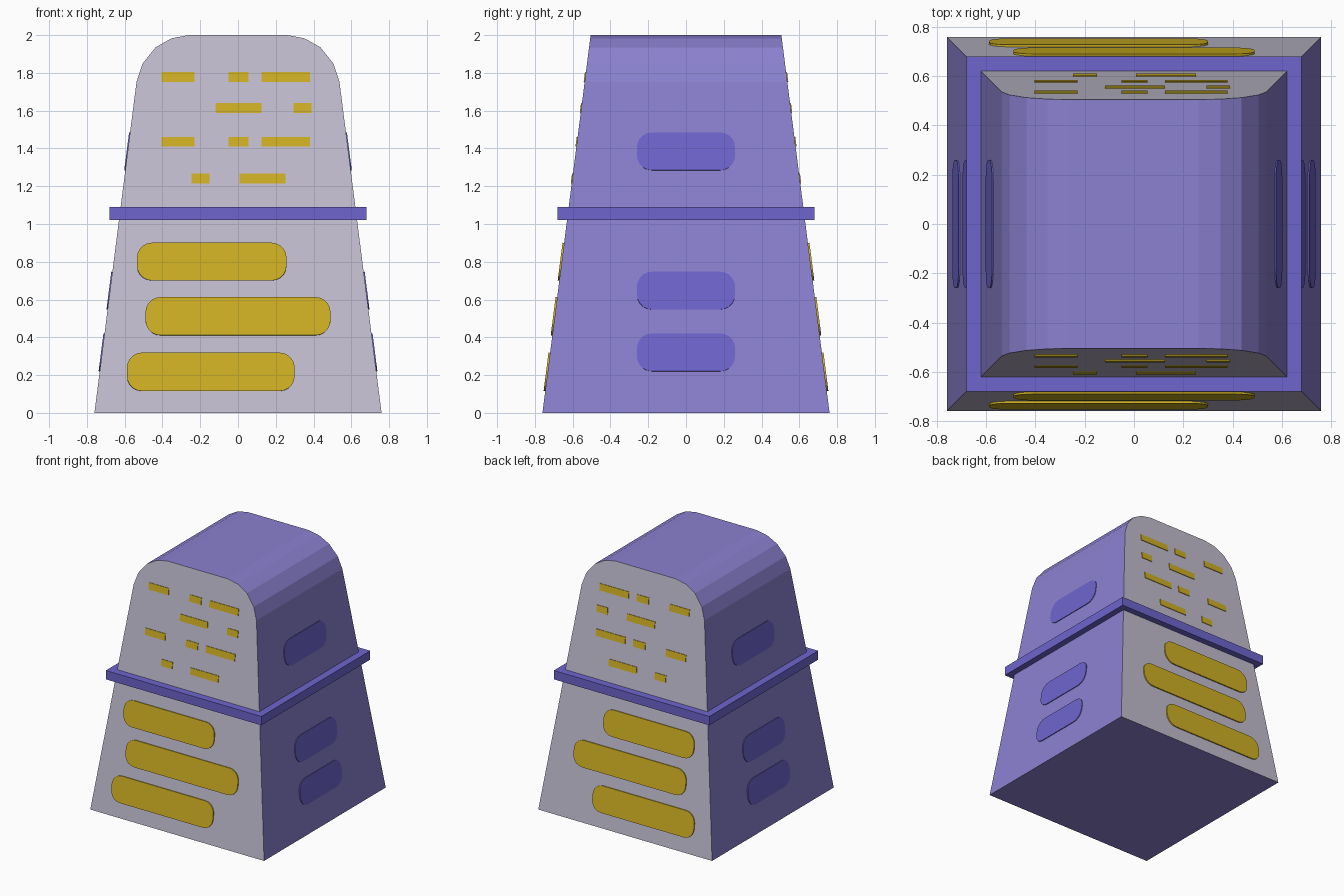
import bpy, bmesh, math
from mathutils import Vector

if "Cube" in bpy.data.objects:
    bpy.data.objects.remove(bpy.data.objects["Cube"])


def srgb(r, g, b):
    f = lambda c: c / 12.92 if c <= 0.04045 else ((c + 0.055) / 1.055) ** 2.4
    return (f(r / 255), f(g / 255), f(b / 255), 1.0)


def material(name, rgb):
    m = bpy.data.materials.new(name)
    m.diffuse_color = srgb(*rgb)
    m.use_nodes = True
    m.node_tree.nodes["Principled BSDF"].inputs["Base Color"].default_value = m.diffuse_color
    return m


LAVENDER = material("lavender", (139, 129, 208))
PALE = material("pale_grey", (195, 191, 209))
VIOLET = material("violet", (110, 101, 206))
GOLD = material("gold", (208, 177, 35))

BASE, SLOPE = 0.76, 0.1275


def half(z):
    """Half width of the tapered body at height z."""
    return BASE - SLOPE * z


def finish(bm, name, mats):
    bmesh.ops.recalc_face_normals(bm, faces=bm.faces[:])
    me = bpy.data.meshes.new(name)
    bm.to_mesh(me)
    bm.free()
    ob = bpy.data.objects.new(name, me)
    bpy.context.collection.objects.link(ob)
    for m in mats:
        me.materials.append(m)
    return ob


def prism(bm, loop_a, loop_b):
    """Closed solid between two matching outlines."""
    a = [bm.verts.new(p) for p in loop_a]
    b = [bm.verts.new(p) for p in loop_b]
    n = len(a)
    bm.faces.new(a)
    bm.faces.new(b[::-1])
    for i in range(n):
        j = (i + 1) % n
        bm.faces.new((a[j], a[i], b[i], b[j]))


# Tapered body with a rounded crown; pale front and back
right = [(0.76, 0), (0.537, 1.755), (0.505, 1.85), (0.437, 1.935),
         (0.352, 1.983), (0.262, 2.0)]
profile = right + [(-x, z) for x, z in reversed(right)]
bm = bmesh.new()
prism(bm, [(x, -half(z), z) for x, z in profile],
      [(x, half(z), z) for x, z in profile])
bm.normal_update()
for f in bm.faces:
    f.material_index = 1 if abs(f.normal.y) > 0.7 else 0
finish(bm, "body", [LAVENDER, PALE])

# Square band around the middle
bm = bmesh.new()
bmesh.ops.create_cube(bm, size=1)
for v in bm.verts:
    v.co = (v.co.x * 1.36, v.co.y * 1.36, 1.055 + v.co.z * 0.07)
finish(bm, "middle_band", [VIOLET])


def outline(u0, u1, z0, z1, r):
    """Rectangle outline, with rounded corners when r > 0."""
    if r == 0:
        return [(u0, z0), (u1, z0), (u1, z1), (u0, z1)]
    pts = []
    for k, (cu, cz) in enumerate([(u1 - r, z1 - r), (u0 + r, z1 - r),
                                  (u0 + r, z0 + r), (u1 - r, z0 + r)]):
        for s in range(6):
            t = math.radians(90 * k + 18 * s)
            pts.append((cu + r * math.cos(t), cz + r * math.sin(t)))
    return pts


def plates(name, rects, r, side, mat, thick):
    """Thin plates on a sloping wall, mirrored to the opposite wall."""
    bm = bmesh.new()
    for rect in rects:
        pts = outline(*rect, r)
        if side:
            wall = [Vector((half(z), u, z)) for u, z in pts]
            n = Vector((1, 0, SLOPE)).normalized()
        else:
            wall = [Vector((u, -half(z), z)) for u, z in pts]
            n = Vector((0, -1, SLOPE)).normalized()
        prism(bm, [p + n * thick for p in wall], [p - n * 0.001 for p in wall])
    ob = finish(bm, name, [mat])
    mod = ob.modifiers.new("opposite_wall", 'MIRROR')
    mod.use_axis = (side, not side, False)
    mod.use_mirror_merge = False


# Wide rounded bars on the lower front and back
plates("wide_bars", [(-0.535, 0.257, 0.70, 0.90), (-0.49, 0.49, 0.41, 0.612),
                     (-0.588, 0.30, 0.115, 0.318)], 0.08, False, GOLD, 0.0085)

# Rows of small dashes on the upper front and back
triple = [(-0.405, -0.23), (-0.05, 0.055), (0.125, 0.38)]
rows = [(1.777, triple), (1.613, [(-0.118, 0.125), (0.295, 0.39)]),
        (1.435, triple), (1.24, [(-0.247, -0.15), (0.008, 0.252)])]
plates("small_dashes", [(a, b, z - 0.026, z + 0.026) for z, row in rows
                        for a, b in row], 0, False, GOLD, 0.005)

# Rounded pads on both sides
plates("side_pads", [(-0.26, 0.26, z - 0.1, z + 0.1)
                     for z in (0.32, 0.647, 1.384)], 0.08, True, VIOLET, 0.006)
